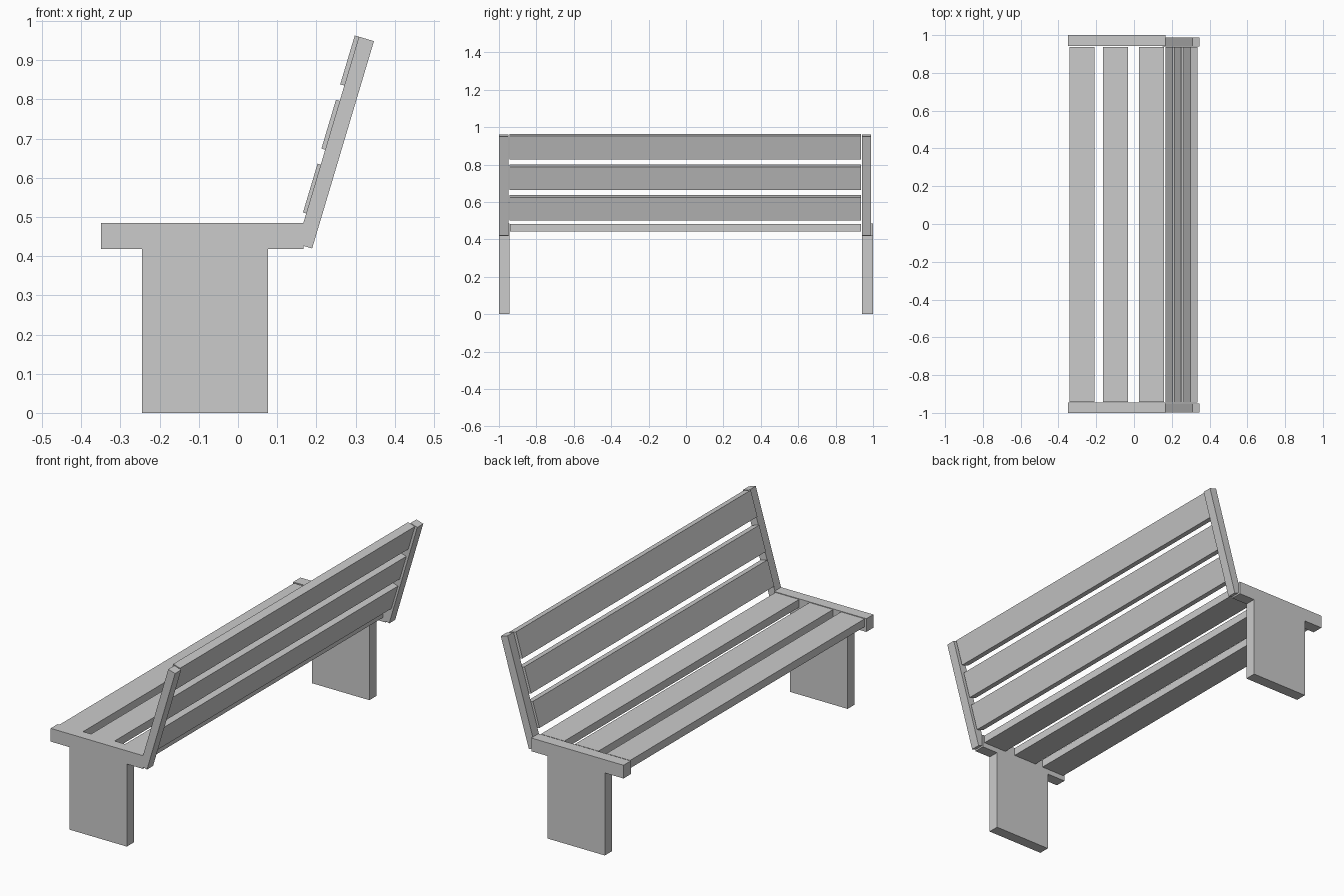
import bpy, bmesh
from math import sin, cos, radians

if "Cube" in bpy.data.objects:
    bpy.data.objects.remove(bpy.data.objects["Cube"])


def extrude_profile(name, pts, y0, y1):
    """Extrude an (x, z) profile from y0 to y1."""
    bm = bmesh.new()
    face = bm.faces.new([bm.verts.new((x, y0, z)) for x, z in pts])
    res = bmesh.ops.extrude_face_region(bm, geom=[face])
    moved = [v for v in res["geom"] if isinstance(v, bmesh.types.BMVert)]
    bmesh.ops.translate(bm, verts=moved, vec=(0, y1 - y0, 0))
    bmesh.ops.recalc_face_normals(bm, faces=bm.faces)
    mesh = bpy.data.meshes.new(name)
    bm.to_mesh(mesh)
    bm.free()
    obj = bpy.data.objects.new(name, mesh)
    bpy.context.collection.objects.link(obj)
    return obj


TILT = radians(16.6)


def leaning_rect(x, z, length, thick):
    """Tilted rectangle hanging down from its front top corner."""
    down = (-sin(TILT) * length, -cos(TILT) * length)
    back = (cos(TILT) * thick, -sin(TILT) * thick)
    return [(x, z), (x + back[0], z + back[1]),
            (x + back[0] + down[0], z + back[1] + down[1]),
            (x + down[0], z + down[1])]


# T-shaped end frames: leg panel with seat rail
frame = [(-0.245, 0), (0.077, 0), (0.077, 0.418), (0.167, 0.418),
         (0.167, 0.485), (-0.35, 0.485), (-0.35, 0.418), (-0.245, 0.418)]
for side, y0, y1 in (("near", -1, -0.944), ("far", 0.942, 1)):
    extrude_profile(f"end_frame_{side}", frame, y0, y1)

# Leaning backrest posts
for side, y0, y1 in (("near", -0.999, -0.95), ("far", 0.94, 0.988)):
    extrude_profile(f"back_post_{side}", leaning_rect(0.3085, 0.960, 0.552, 0.04), y0, y1)

# Seat slats
for i, x in enumerate((-0.342, -0.165, 0.026)):
    extrude_profile(f"seat_slat_{i + 1}",
                    [(x, 0.443), (x + 0.132, 0.443), (x + 0.132, 0.483), (x, 0.483)],
                    -0.942, 0.936)

# Backrest slats
for i, (x, z) in enumerate(((0.298, 0.963), (0.25, 0.799), (0.203, 0.636))):
    extrude_profile(f"back_slat_{i + 1}", leaning_rect(x, z, 0.13, 0.04), -0.944, 0.936)
